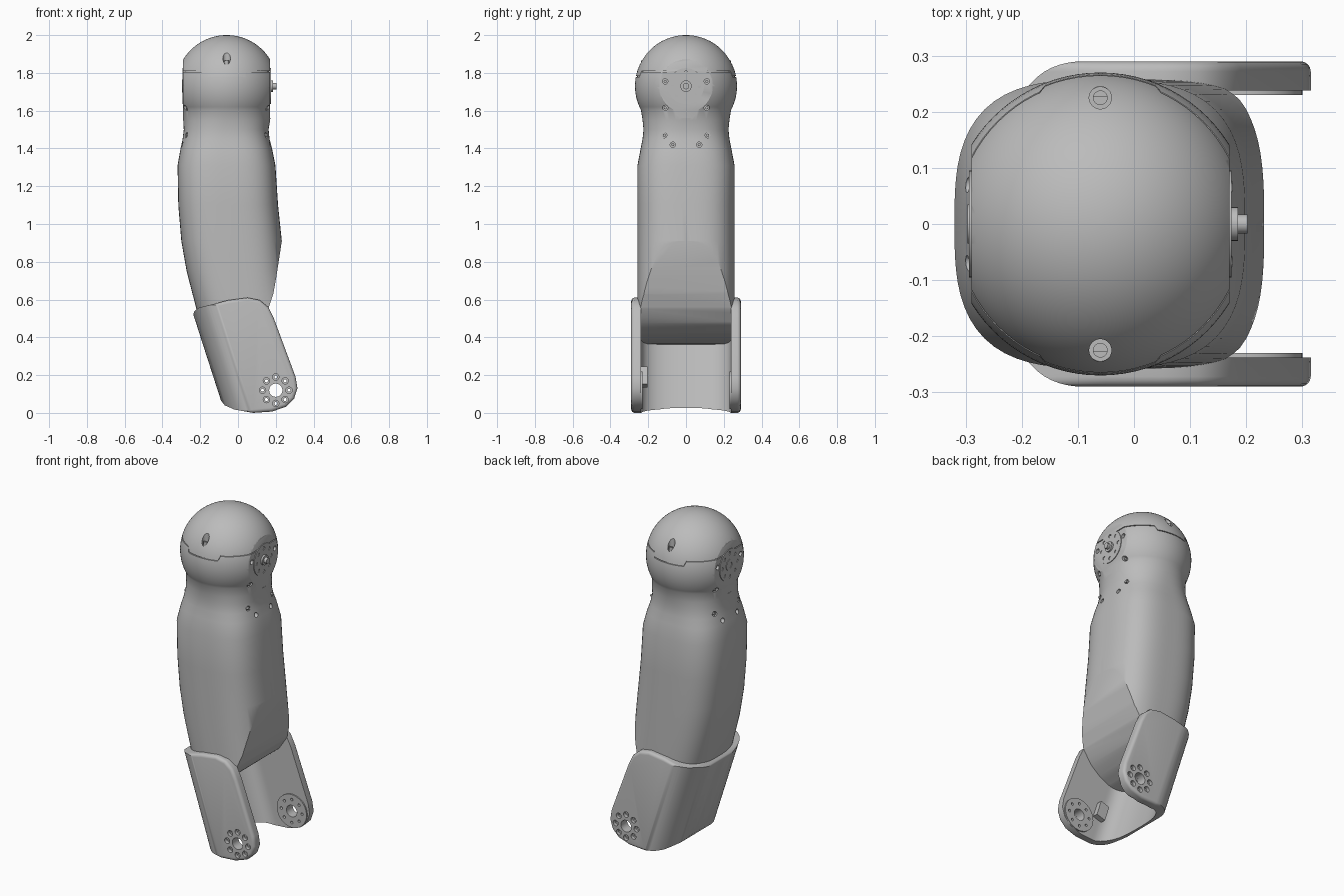
import bpy, bmesh, math
from mathutils import Matrix, Vector

if "Cube" in bpy.data.objects:
    bpy.data.objects.remove(bpy.data.objects["Cube"])

grey = bpy.data.materials.new("satin grey")
grey.use_nodes = True
colour = (0.5, 0.5, 0.5, 1)
grey.diffuse_color = colour
grey.node_tree.nodes["Principled BSDF"].inputs["Base Color"].default_value = colour

CX, HEAD_Z, HEAD_R, FLAT = -0.06, 1.73, 0.27, 0.23
PIVOT = Vector((0.2, 0, 0.12))
ARM_U = Vector((0.953, 0, 0.304))      # across the fork
ARM_UP = Vector((-0.304, 0, 0.953))    # along the fork


def finish(bm, name):
    bmesh.ops.recalc_face_normals(bm, faces=bm.faces[:])
    me = bpy.data.meshes.new(name)
    bm.to_mesh(me)
    bm.free()
    ob = bpy.data.objects.new(name, me)
    bpy.context.collection.objects.link(ob)
    me.materials.append(grey)
    return ob


def loft(name, rings):
    bm = bmesh.new()
    loops = [[bm.verts.new(p) for p in r] for r in rings]
    for a, b in zip(loops, loops[1:]):
        for i in range(len(a)):
            j = (i + 1) % len(a)
            bm.faces.new((a[i], a[j], b[j], b[i]))
    bm.faces.new(loops[0])
    bm.faces.new(loops[-1])
    return finish(bm, name)


def prism(name, profile, half):
    return loft(name, [[(x, y, z) for x, z in profile] for y in (-half, half)])


def cylinders(name, axis, items, sides=24):
    """items: (centre, radius, depth)"""
    bm = bmesh.new()
    turn = Vector(axis).to_track_quat('Z', 'Y').to_matrix().to_4x4()
    for c, r, d in items:
        bmesh.ops.create_cone(bm, cap_ends=True, segments=sides, radius1=r, radius2=r,
                              depth=d, matrix=Matrix.Translation(c) @ turn)
    return finish(bm, name)


def superellipse(cx, a, b, n, count=80):
    pts = []
    for i in range(count):
        t = 2 * math.pi * i / count
        c, s = math.cos(t), math.sin(t)
        k = (abs(c) ** n + abs(s) ** n) ** (-1 / n)
        pts.append((cx + a * c * k, b * s * k))
    return pts


def apply(ob, mod):
    bpy.context.view_layer.objects.active = ob
    bpy.ops.object.modifier_apply(modifier=mod.name)


def boolean(ob, tool, op='DIFFERENCE'):
    mod = ob.modifiers.new("cut", 'BOOLEAN')
    mod.operation, mod.object, mod.solver = op, tool, 'EXACT'
    apply(ob, mod)
    bpy.data.objects.remove(tool)


def shade(ob, angle=30):
    bpy.ops.object.select_all(action='DESELECT')
    ob.select_set(True)
    bpy.context.view_layer.objects.active = ob
    bpy.ops.object.shade_smooth_by_angle(angle=math.radians(angle))


def bolt_circle(centre, u, v, radius, count=8):
    return [centre + radius * (math.cos(i * math.tau / count) * u +
                               math.sin(i * math.tau / count) * v) for i in range(count)]


# Limb body: ball head flowing into a rounded, leaning trunk
rings = []
for i in range(31):
    a = math.radians(89 - i * 117 / 30)
    r, z = HEAD_R * math.cos(a), HEAD_Z + HEAD_R * math.sin(a)
    rings.append([(x, y, z) for x, y in superellipse(CX, r, r, 2)])
trunk = [(1.55, -.29, .17, .23, 2.2), (1.5, -.287, .162, .225, 2.4),
         (1.45, -.293, .167, .23, 2.6), (1.4, -.304, .18, .24, 2.8),
         (1.31, -.32, .198, .257, 3), (1.1, -.316, .212, .258, 3),
         (.91, -.3, .232, .258, 3), (.75, -.272, .247, .258, 3),
         (.55, -.22, .27, .257, 3), (.3, -.15, .3, .255, 3)]
for z, x0, x1, hy, n in trunk:
    rings.append([(x, y, z) for x, y in superellipse((x0 + x1) / 2, (x1 - x0) / 2, hy, n)])
body = loft("limb_body", rings)

# Flat cheeks on both sides of the head
for s in (-1, 1):
    x0, x1 = CX + s * FLAT, CX + s * 0.5
    boolean(body, prism("cheek_cutter", [(x0, 1.56), (x1, 1.56), (x1, 2.1), (x0, 2.1)], 0.5))

# Scooped relief under the elbow
scoop = [(.264, 1.1), (.232, .91), (.203, .72), (.187, .63), (.16, .55), (.11, .475),
         (.05, .425), (-.02, .39), (-.1, .365), (-.5, .34), (-.5, -.1), (.7, -.1), (.7, 1.1)]
boolean(body, prism("scoop_cutter", scoop, 0.5))

# Stepped seam groove around the dome
top = [(-.5, 1.81), (-.168, 1.81), (-.158, 1.783), (.038, 1.783), (.048, 1.81), (.5, 1.81)]
seam = prism("seam_cutter", top + [(x, z - 0.005) for x, z in reversed(top)], 0.5)
bm = bmesh.new()
bmesh.ops.create_uvsphere(bm, u_segments=48, v_segments=24, radius=HEAD_R - 0.006)
for v in bm.verts:
    v.co.x = max(-FLAT + .006, min(FLAT - .006, v.co.x))
    v.co += Vector((CX, 0, HEAD_Z))
boolean(seam, finish(bm, "seam_core"))
boolean(body, seam)

# Dome screw wells with slotted screws
wells = [Vector((CX, s * 0.225, 1.94)) for s in (-1, 1)]
boolean(body, cylinders("well_cutter", (0, 0, 1), [(c, .02, .2) for c in wells]))
screws = cylinders("dome_screws", (0, 0, 1), [(c - Vector((0, 0, .09)), .013, .03) for c in wells])
boolean(screws, prism("slot_cutter", [(-.08, 1.859), (-.04, 1.859), (-.04, 1.9), (-.08, 1.9)], .227))
shade(screws)

# Side screws, in mirrored rows on both cheeks
spots = [(.11, 1.755), (.11, 1.615), (.115, 1.47), (.07, 1.42)]
side = [(sx, sy * y, z) for sx in (-1, 1) for sy in (-1, 1) for y, z in spots]
boolean(body, cylinders("side_hole_cutter", (1, 0, 0),
                        [(Vector((CX + sx * .25, y, z)), .014, .1) for sx, y, z in side]))
shade(cylinders("side_screws", (1, 0, 0),
                [(Vector((CX + sx * .205, y, z)), .008, .02) for sx, y, z in side], 12))
shade(body)

# Shoulder hubs on the cheeks
Y, Z = Vector((0, 1, 0)), Vector((0, 0, 1))
for s, label in ((1, "left"), (-1, "right")):
    c = Vector((CX + s * FLAT, 0, HEAD_Z))
    hub = cylinders(label + "_hub_disc", (1, 0, 0), [(c, .095, .008)], 48)
    boolean(hub, cylinders("hub_bolt_cutter", (1, 0, 0),
                           [(p, .01, .05) for p in bolt_circle(c, Y, Z, .07)], 16))
    shade(hub)
    if s > 0:
        pin = cylinders("hub_pin", (1, 0, 0), [(c + Vector((.0, 0, 0)), .03, .03)], 32)
        shade(pin)
        shade(cylinders("hub_pin_tip", (1, 0, 0), [(c + Vector((.015, 0, 0)), .017, .035)], 24))
    else:
        ring = cylinders("hub_ring", (1, 0, 0), [(c, .035, .014)], 32)
        boolean(ring, cylinders("ring_cutter", (1, 0, 0), [(c, .018, .1)]))
        shade(ring)

# Fork: side outline clipped to a wrapped U section
outline = [(-.24, .53), (-.21, .556), (-.05, .597), (.05, .61), (.115, .597), (.16, .56),
           (.19, .5), (.305, .19), (.315, .13), (.297, .075), (.255, .033), (.18, .007),
           (.08, 0), (-.02, .018), (-.07, .04), (-.09, .065)]
fork = prism("fork", outline, 0.29)
bev = fork.modifiers.new("rim", 'BEVEL')
bev.width, bev.segments, bev.limit_method = 0.018, 4, 'ANGLE'
bev.angle_limit = math.radians(60)
apply(fork, bev)


def u_section(name, back, hy, n):
    a = 0.1 - back
    pts = [(u, y) for u, y in superellipse(0.1, a, hy, n) if u <= 0.1001]
    pts = [(0.6, hy)] + pts + [(0.6, -hy)]
    return loft(name, [[tuple(ARM_U * u + Vector((0, y, 0)) + ARM_UP * t) for u, y in pts]
                       for t in (-0.5, 1)])


boolean(fork, u_section("outer_u", -.067, .2905, 2.5), 'INTERSECT')
boolean(fork, u_section("inner_u", -.03, .238, 2.5))

# Pivot holes and counterbored bolt circles in both arms
X = Vector((1, 0, 0))
boolean(fork, cylinders("pivot_cutter", (0, 1, 0), [(PIVOT, .035, 1)], 32))
bolts = bolt_circle(PIVOT, X, Z, .07)
boolean(fork, cylinders("bolt_cutter", (0, 1, 0), [(p, .008, 1) for p in bolts], 16))
boolean(fork, cylinders("bore_cutter", (0, 1, 0),
                        [(p + Y * s * .3, .017, .06) for p in bolts for s in (-1, 1)]))
shade(fork)

# Bearing pads inside the arms
for s, label in ((1, "back"), (-1, "front")):
    pad = cylinders(label + "_bearing_pad", (0, 1, 0), [(PIVOT + Y * s * .237, .1, .014)], 48)
    holes = [(PIVOT, .035, 1)] + [(p, .008, 1) for p in bolts]
    boolean(pad, cylinders("pad_cutter", (0, 1, 0), holes, 24))
    shade(pad)

# Cable socket beside the front pad
bm = bmesh.new()
bmesh.ops.create_cube(bm, size=1, matrix=Matrix.Translation((.05, -.225, .19)) @
                      Matrix.Rotation(math.radians(-18), 4, 'Y') @ Matrix.Diagonal((.06, .04, .1, 1)))
finish(bm, "cable_socket")
